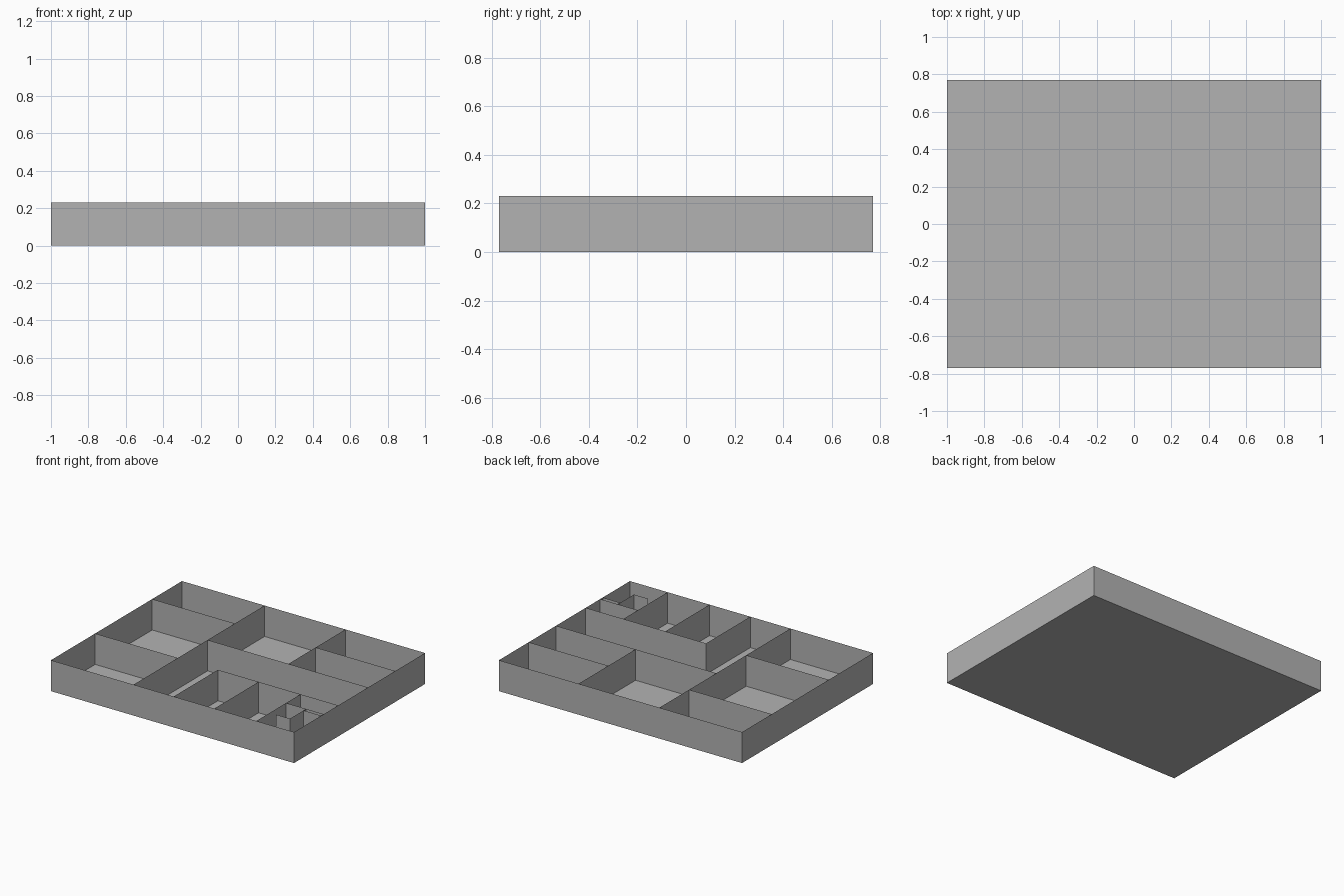
import bpy
import bmesh

cube = bpy.data.objects.get("Cube")
if cube:
    bpy.data.objects.remove(cube, do_unlink=True)

X, Y, H = 1.0, 0.77, 0.23

grey = bpy.data.materials.new("plain grey")
grey.use_nodes = True
colour = (0.45, 0.45, 0.45, 1)
grey.diffuse_color = colour
grey.node_tree.nodes["Principled BSDF"].inputs["Base Color"].default_value = colour


def finish(name, bm):
    mesh = bpy.data.meshes.new(name)
    bm.to_mesh(mesh)
    bm.free()
    mesh.materials.append(grey)
    obj = bpy.data.objects.new(name, mesh)
    bpy.context.collection.objects.link(obj)
    return obj


def sheet_walls(name, paths):
    """Raise paper-thin walls along each plan path."""
    bm = bmesh.new()
    for path in paths:
        verts = [bm.verts.new((x, y, 0)) for x, y in path]
        edges = [bm.edges.new(pair) for pair in zip(verts, verts[1:])]
        raised = bmesh.ops.extrude_edge_only(bm, edges=edges)["geom"]
        tops = [g for g in raised if isinstance(g, bmesh.types.BMVert)]
        bmesh.ops.translate(bm, verts=tops, vec=(0, 0, H))
    bmesh.ops.remove_doubles(bm, verts=bm.verts, dist=0.0001)
    return finish(name, bm)


# Floor slab
corners = [(-X, -Y), (X, -Y), (X, Y), (-X, Y)]
floor = bmesh.new()
floor.faces.new([floor.verts.new((x, y, 0)) for x, y in corners])
finish("floor", floor)

# Outer walls
sheet_walls("outer_walls", [corners + corners[:1]])

# Wall lines shared by several rooms
west, mid, east, bath = -0.32, 0.01, 0.345, 0.69
south, hall, north = -0.25, 0.1, 0.42

# Long spine and the three rooms beside it
sheet_walls("spine_wall", [[(west, -Y), (west, Y)]])
sheet_walls("west_room_walls", [[(-X, y), (west, y)] for y in (south, north)])

# Rooms behind the hall
sheet_walls("back_room_walls", [
    [(west, hall), (X, hall)],
    [(east, hall), (east, Y)],
    [(east, north), (X, north)],
])

# Row of rooms in front of the hall
sheet_walls("front_room_walls", [[(mid, south), (X, south)]]
            + [[(x, -Y), (x, south)] for x in (mid, east, bath)])

# Small partitions in the corner room
sheet_walls("corner_partitions", [
    [(bath, -0.42), (X, -0.42)],
    [(0.855, -0.45), (X, -0.45)],
    [(0.855, -0.42), (0.855, -0.61), (0.74, -0.61)],
])
